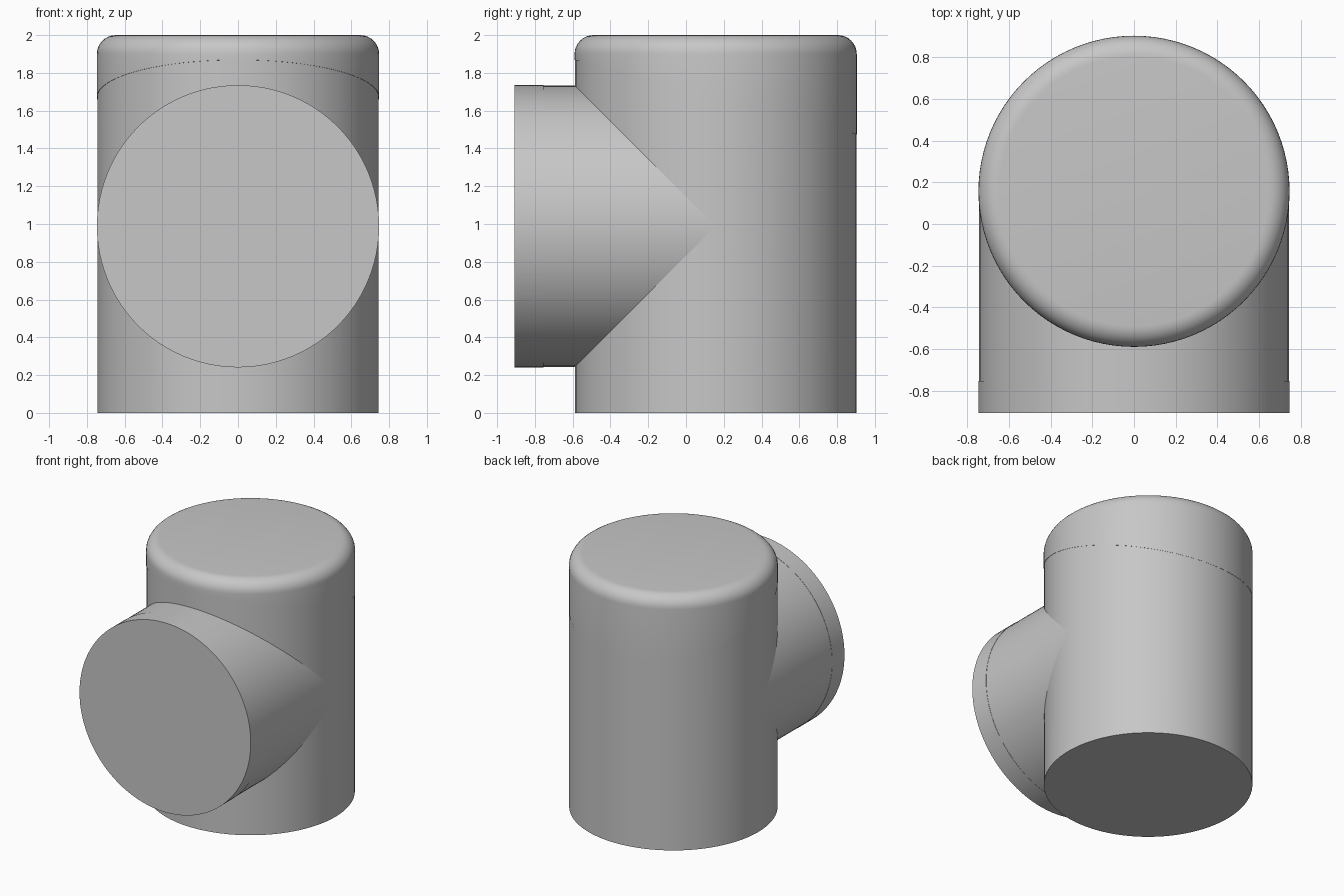
import bpy, bmesh, math
from mathutils import Matrix, Vector

cube = bpy.data.objects.get("Cube")
if cube:
    bpy.data.objects.remove(cube, do_unlink=True)

RADIUS = 0.747
STEP = 0.002            # tiny step that makes the seam lines
AXIS_Y = 0.157          # centre line of the upright body
BRANCH_Z = 0.988        # centre line of the side branch
FRONT_Y = -0.908
COLLAR_Y = -0.755

grey = bpy.data.materials.new("light grey")
grey.use_nodes = True
colour = (0.57, 0.57, 0.57, 1)
grey.diffuse_color = colour
grey.node_tree.nodes["Principled BSDF"].inputs["Base Color"].default_value = colour


def cylinder(name, radius, start, end, round_end=0, cut=None):
    """Cylinder from start to end, optionally rounded at its end and cut by a plane."""
    start, end = Vector(start), Vector(end)
    axis = end - start
    turn = Vector((0, 0, 1)).rotation_difference(axis).to_matrix().to_4x4()
    bm = bmesh.new()
    bmesh.ops.create_cone(
        bm, cap_ends=True, segments=96, radius1=radius, radius2=radius,
        depth=axis.length, matrix=Matrix.Translation((start + end) / 2) @ turn)
    if round_end:
        rim = [e for e in bm.edges
               if all((v.co - end).dot(axis) > -1e-4 for v in e.verts)]
        bmesh.ops.bevel(bm, geom=rim, offset=round_end, segments=8,
                        profile=0.5, affect='EDGES')
    if cut:
        point, normal = cut
        result = bmesh.ops.bisect_plane(
            bm, geom=bm.verts[:] + bm.edges[:] + bm.faces[:],
            plane_co=point, plane_no=normal, clear_outer=True)
        loop = [g for g in result["geom_cut"] if isinstance(g, bmesh.types.BMEdge)]
        bmesh.ops.contextual_create(bm, geom=loop)
    bmesh.ops.recalc_face_normals(bm, faces=bm.faces[:])
    mesh = bpy.data.meshes.new(name)
    bm.to_mesh(mesh)
    bm.free()
    mesh.materials.append(grey)
    obj = bpy.data.objects.new(name, mesh)
    bpy.context.collection.objects.link(obj)
    bpy.ops.object.select_all(action='DESELECT')
    obj.select_set(True)
    bpy.context.view_layer.objects.active = obj
    bpy.ops.object.shade_smooth_by_angle(angle=math.radians(30))
    return obj


# Upright body and rounded cap, parted by a seam that slopes down to the back
seam_point = Vector((0, AXIS_Y, 1.672))
seam_normal = Vector((0, 0.264, 1)).normalized()
foot, top = (0, AXIS_Y, 0), (0, AXIS_Y, 2)
cylinder("body", RADIUS - STEP, foot, top, cut=(seam_point, seam_normal))
cylinder("cap", RADIUS, foot, top, round_end=0.1, cut=(seam_point, -seam_normal))

# Side branch running into the body, with a collar at its open end
cylinder("branch", RADIUS - STEP, (0, AXIS_Y, BRANCH_Z), (0, COLLAR_Y, BRANCH_Z))
cylinder("branch_collar", RADIUS, (0, COLLAR_Y, BRANCH_Z), (0, FRONT_Y, BRANCH_Z))
